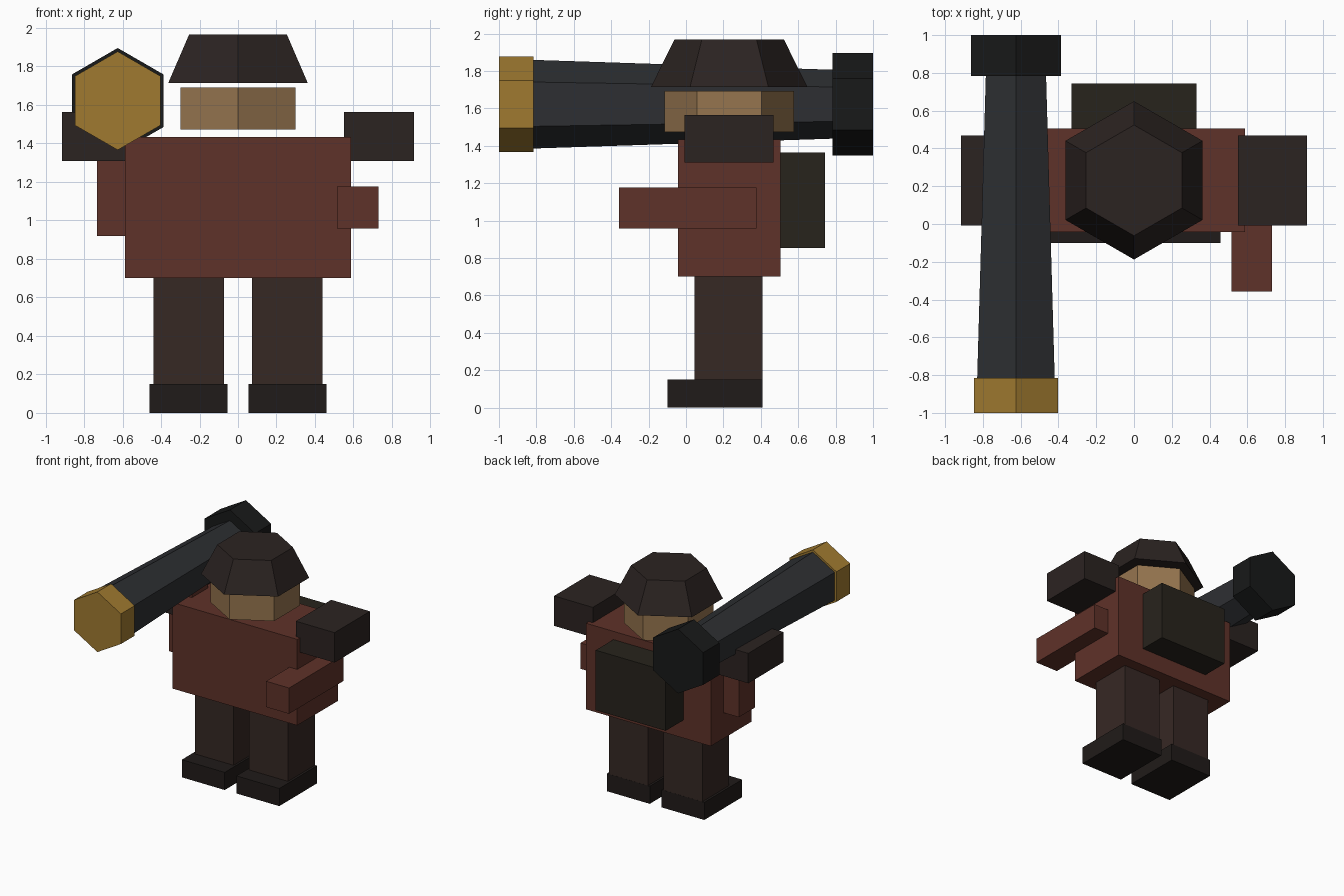
import bpy, math
from mathutils import Matrix

if "Cube" in bpy.data.objects:
    bpy.data.objects.remove(bpy.data.objects["Cube"])


def material(name, hex_rgb):
    def linear(v):
        c = v / 255
        return c / 12.92 if c <= 0.04045 else ((c + 0.055) / 1.055) ** 2.4
    m = bpy.data.materials.new(name)
    m.diffuse_color = tuple(linear(v) for v in bytes.fromhex(hex_rgb)) + (1,)
    m.use_nodes = True
    m.node_tree.nodes["Principled BSDF"].inputs["Base Color"].default_value = m.diffuse_color
    return m


def finish(name, mat):
    ob = bpy.context.object
    ob.name = ob.data.name = name
    ob.data.materials.append(mat)
    return ob


def box(name, mat, x, y, z):
    """Box from (min, max) ranges along each axis."""
    bpy.ops.mesh.primitive_cube_add(size=1)
    ob = finish(name, mat)
    mid = [(r[0] + r[1]) / 2 for r in (x, y, z)]
    size = [r[1] - r[0] for r in (x, y, z)]
    ob.data.transform(Matrix.Diagonal((*size, 1)))
    ob.location = mid
    return ob


def hexagon(name, mat, r1, r2, start, end, x, other, along_y=False):
    """Six-sided frustum, along z at (x, y=other) or along y at (x, z=other)."""
    bpy.ops.mesh.primitive_cone_add(vertices=6, radius1=r1, radius2=r2, depth=end - start)
    ob = finish(name, mat)
    mid = (start + end) / 2
    if along_y:
        ob.data.transform(Matrix.Rotation(-math.pi / 2, 4, 'X'))
        ob.location = (x, mid, other)
    else:
        ob.location = (x, other, mid)
    return ob


coat = material("coat red", "5F3229")
trousers = material("trouser brown", "362824")
boot_mat = material("boot black", "201B19")
leather = material("dark leather", "2B2321")
canvas = material("pack canvas", "27231C")
skin = material("skin", "96754F")
steel = material("barrel steel", "2D2F32")
black = material("black iron", "181919")
brass = material("brass", "A07A30")

# Body and backpack
box("torso", coat, (-0.588, 0.588), (-0.043, 0.506), (0.70, 1.433))
box("backpack", canvas, (-0.33, 0.33), (0.49, 0.744), (0.853, 1.363))

# Legs, boots and shoulder pads on both sides
for side, s in (("left", -1), ("right", 1)):
    def span(a, b):
        return tuple(sorted((s * a, s * b)))
    box(side + "_leg", trousers, span(0.073, 0.439), (0.045, 0.408), (0.13, 0.71))
    box(side + "_boot", boot_mat, span(0.055, 0.459), (-0.1, 0.409), (0, 0.15))
    box(side + "_shoulder_pad", leather, span(0.55, 0.915), (-0.007, 0.469), (1.309, 1.564))

# One arm reaches up to the cannon, the other points forward
box("raised_arm", coat, (-0.733, -0.515), (0.115, 0.335), (0.92, 1.65))
box("forward_arm", coat, (0.515, 0.731), (-0.357, 0.376), (0.957, 1.177))

# Head and hat
hexagon("head", skin, 0.346, 0.346, 1.473, 1.692, 0, 0.231)
hexagon("hat", leather, 0.419, 0.293, 1.713, 1.967, 0, 0.231)

# Shoulder cannon
cx, cz = -0.625, 1.622
hexagon("cannon_barrel", steel, 0.237, 0.184, -0.82, 0.79, cx, cz, True)
hexagon("cannon_muzzle", brass, 0.256, 0.256, -1.0, -0.815, cx, cz, True)
hexagon("cannon_breech", black, 0.274, 0.274, 0.783, 1.0, cx, cz, True)
